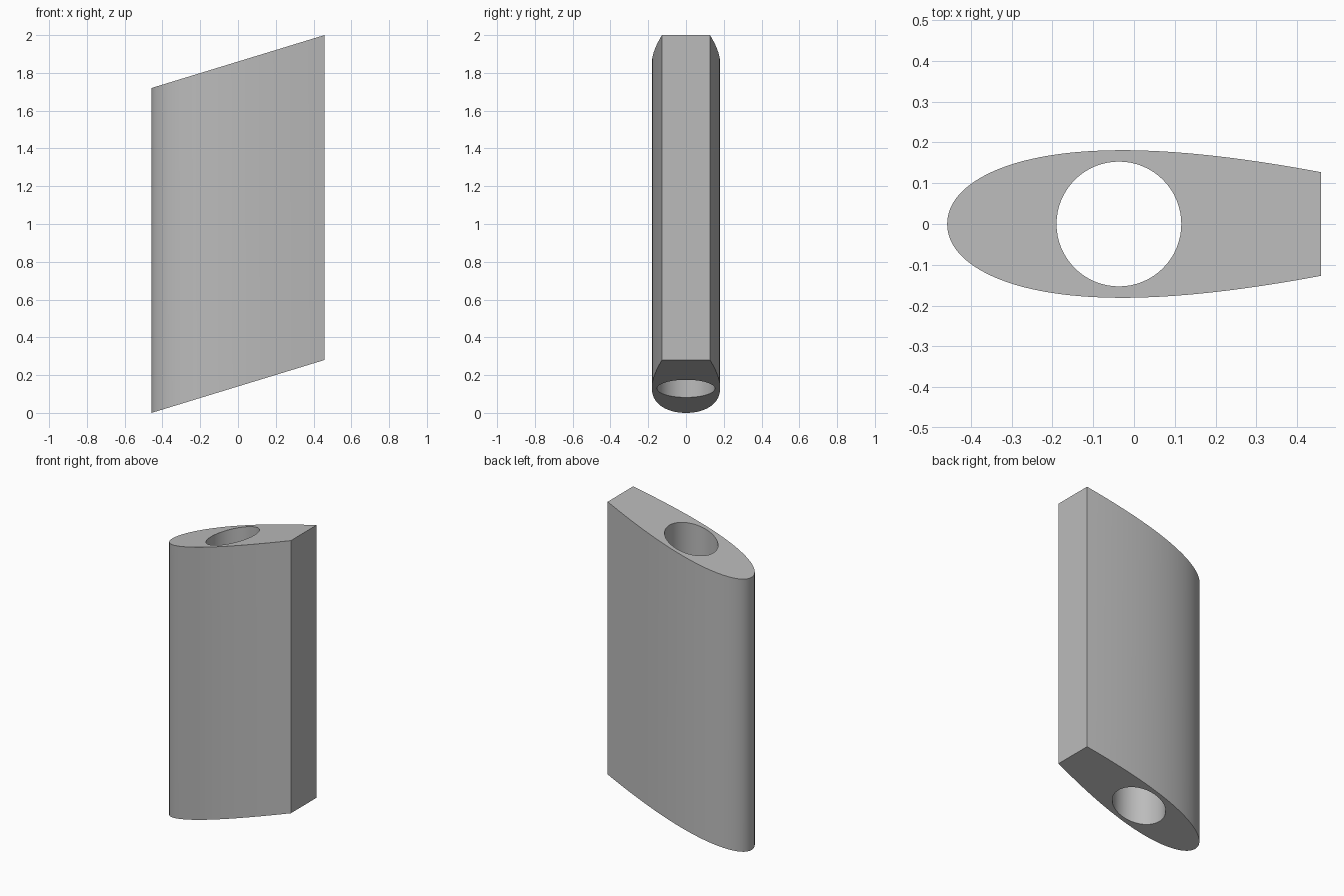
import bpy, bmesh, math
from mathutils import Vector

cube = bpy.data.objects.get("Cube")
if cube:
    bpy.data.objects.remove(cube, do_unlink=True)

LENGTH, CHORD, THICKNESS = 0.916, 1.43, 0.253
HEIGHT, RISE = 1.72, 0.28
HOLE_X, HOLE_R = -0.037, 0.153
STEPS, HOLE_STEPS = 40, 64


def half_width(d):
    """Teardrop half width at distance d behind the nose."""
    t = d / CHORD
    return 5 * THICKNESS * CHORD * (0.2969 * math.sqrt(t) - 0.126 * t
                                    - 0.3516 * t**2 + 0.2843 * t**3 - 0.1015 * t**4)


def slope(x):
    return RISE * (x / LENGTH + 0.5)


def add_loop(bm, points):
    verts = [bm.verts.new((x, y, slope(x))) for x, y in points]
    return [bm.edges.new((v, verts[i - 1])) for i, v in enumerate(verts)]


# Truncated teardrop outline, with stations crowded towards the nose
side = []
for i in range(STEPS + 1):
    d = LENGTH * (i / STEPS) ** 2
    side.append((d - LENGTH / 2, half_width(d)))
outline = side + [(x, -y) for x, y in reversed(side[1:])]
hole = []
for i in range(HOLE_STEPS):
    a = math.tau * i / HOLE_STEPS
    hole.append((HOLE_X + HOLE_R * math.cos(a), HOLE_R * math.sin(a)))

# Slanted cross-section with a round hole, extruded straight up
bm = bmesh.new()
edges = add_loop(bm, outline) + add_loop(bm, hole)
bmesh.ops.triangle_fill(bm, edges=edges, use_beauty=True, normal=Vector((0, 0, 1)))
result = bmesh.ops.extrude_face_region(bm, geom=bm.faces[:], use_keep_orig=True)
top = [g for g in result["geom"] if isinstance(g, bmesh.types.BMVert)]
bmesh.ops.translate(bm, verts=top, vec=(0, 0, HEIGHT))
bmesh.ops.recalc_face_normals(bm, faces=bm.faces[:])

mesh = bpy.data.meshes.new("strut_body")
bm.to_mesh(mesh)
bm.free()
body = bpy.data.objects.new("strut_body", mesh)
bpy.context.collection.objects.link(body)

# Plain grey finish
grey = bpy.data.materials.new("plain grey")
grey.use_nodes = True
colour = (0.5, 0.5, 0.5, 1)
grey.diffuse_color = colour
grey.node_tree.nodes["Principled BSDF"].inputs["Base Color"].default_value = colour
mesh.materials.append(grey)

# Smooth curved walls, crisp rims and tail edges
bpy.ops.object.select_all(action="DESELECT")
body.select_set(True)
bpy.context.view_layer.objects.active = body
bpy.ops.object.shade_smooth_by_angle(angle=math.radians(30))
